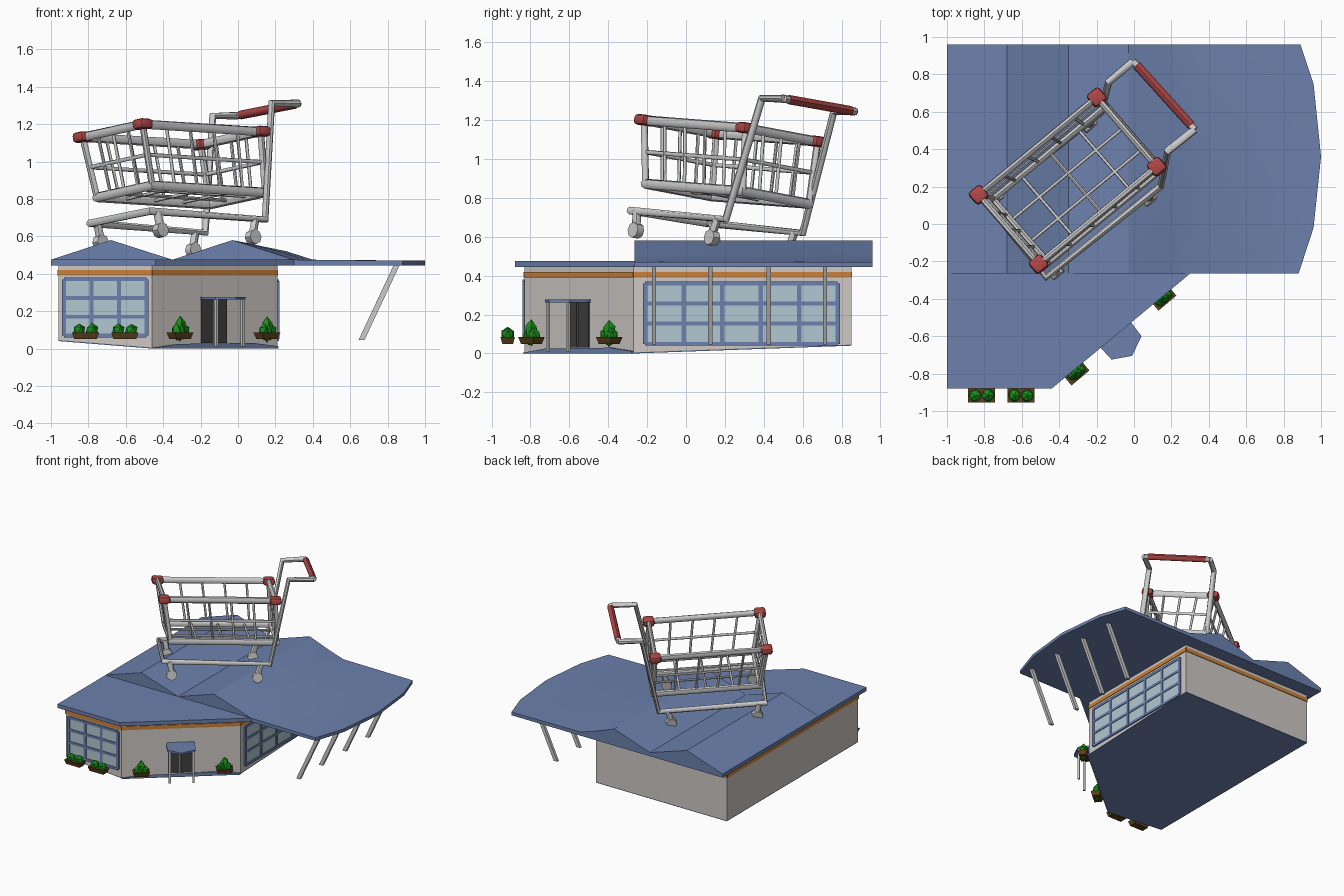
import bpy, bmesh, random
from math import pi
from mathutils import Vector as V, Matrix

if "Cube" in bpy.data.objects:
    bpy.data.objects.remove(bpy.data.objects["Cube"])

random.seed(4)

def material(name, r, g, b):
    m = bpy.data.materials.new(name)
    m.diffuse_color = (r, g, b, 1)
    m.use_nodes = True
    m.node_tree.nodes["Principled BSDF"].inputs["Base Color"].default_value = m.diffuse_color
    return m

BLUE = material("roof_blue", .15, .22, .42)
GLASS = material("glass", .45, .58, .64)
ORANGE = material("orange", .6, .22, .04)
WALL = material("wall", .62, .58, .55)
DARK = material("door_dark", .05, .05, .05)
GREEN = material("leaf", .01, .28, .01)
BROWN = material("wood", .10, .05, .01)
RED = material("red", .42, .06, .06)

def finish(name, bm, mat=None, smooth=False):
    bmesh.ops.recalc_face_normals(bm, faces=bm.faces)
    me = bpy.data.meshes.new(name)
    bm.to_mesh(me)
    bm.free()
    ob = bpy.data.objects.new(name, me)
    bpy.context.collection.objects.link(ob)
    if mat:
        me.materials.append(mat)
    if smooth:
        bpy.ops.object.select_all(action='DESELECT')
        bpy.context.view_layer.objects.active = ob
        ob.select_set(True)
        bpy.ops.object.shade_smooth_by_angle()
    return ob

def loft(name, sections, mat=None, smooth=False):
    """Closed solid through rings with equal point counts."""
    bm = bmesh.new()
    rings = [[bm.verts.new(p) for p in s] for s in sections]
    n = len(rings[0])
    for a, b in zip(rings, rings[1:]):
        for i in range(n):
            j = (i + 1) % n
            bm.faces.new((a[i], a[j], b[j], b[i]))
    bm.faces.new(rings[0])
    bm.faces.new(rings[-1])
    return finish(name, bm, mat, smooth)

def prism(name, pts, z0, z1, mat=None):
    z0 = z0 if isinstance(z0, list) else [z0] * len(pts)
    z1 = z1 if isinstance(z1, list) else [z1] * len(pts)
    return loft(name, [[(*p, z) for p, z in zip(pts, zs)] for zs in (z0, z1)], mat)

def strip(name, a, b, z0, z1, t, mat=None):
    """Upright panel of half thickness t along the plan line a-b."""
    a, b = V(a), V(b)
    d = (b - a).normalized()
    n = V((d.y, -d.x)) * t
    return prism(name, [a - n, b - n, b + n, a + n], z0, z1, mat)

def tubes(name, paths, r, mat=None):
    cu = bpy.data.curves.new(name, 'CURVE')
    cu.dimensions, cu.bevel_depth, cu.bevel_resolution, cu.use_fill_caps = '3D', r, 2, True
    for path in paths:
        closed = path[0] == path[-1]
        pts = path[:-1] if closed else path
        s = cu.splines.new('POLY')
        s.points.add(len(pts) - 1)
        for q, p in zip(s.points, pts):
            q.co = (*p, 1)
        s.use_cyclic_u = closed
    ob = bpy.data.objects.new(name, cu)
    bpy.context.collection.objects.link(ob)
    bpy.ops.object.select_all(action='DESELECT')
    bpy.context.view_layer.objects.active = ob
    ob.select_set(True)
    bpy.ops.object.convert(target='MESH')
    ob = bpy.context.object
    if mat:
        ob.data.materials.clear()
        ob.data.materials.append(mat)
    bpy.ops.object.shade_smooth_by_angle(angle=pi / 4)

# Building shell with its sloping base
foot = [V(p) for p in ((-.96, -.83), (-.46, -.83), (.21, -.27), (.21, .85), (-.96, .85))]
base_z = [.04, 0, 0, .04, .04]
prism("floor_base", foot, base_z, [z + .006 for z in base_z], BLUE)
prism("walls", foot, [z + .006 for z in base_z], .45, WALL)
for i in range(5):
    strip("orange_band", foot[i], foot[(i + 1) % 5], .39, .42, .005, ORANGE)

# Windows with blue frames
def window(a, b, z0, z1, cols, rows):
    a, b = V(a), V(b)
    strip("window_glass", a, b, z0, z1, .005, GLASS)
    w = (b - a).normalized() * .011
    for i in range(cols + 1):
        p = a.lerp(b, i / cols)
        strip("window_upright", p - w, p + w, z0, z1, .011, BLUE)
    for j in range(rows + 1):
        z = z0 + (z1 - z0) * j / rows
        strip("window_bar", a, b, z - .01, z + .01, .010, BLUE)

window((-.93, -.83), (-.49, -.83), .07, .37, 3, 3)
window((.21, -.21), (.21, .78), .05, .36, 5, 3)

# Entrance on the diagonal wall
A, B = foot[1], foot[2]
along = (B - A).normalized()
out = V((along.y, -along.x))
curb = [(0, .004), (.2, .025), (.8, .03), (1, .012)]
prism("entrance_curb", [A.lerp(B, t) + out * .012 for t, z in curb] +
      [A.lerp(B, t) - out * .01 for t, z in reversed(curb)],
      0, [z for t, z in curb] + [z for t, z in reversed(curb)], BLUE)
door = V((-.13, -.555))
for s in (-1, 1):
    c = door + along * .047 * s
    strip("door_leaf", c - along * .042, c + along * .042, .03, .265, .006, DARK)
prism("door_canopy", [(-.20, -.615), (-.18, -.66), (-.12, -.725), (-.01, -.705), (.04, -.60), (-.02, -.52), (-.05, -.49)],
      .262, .277, BLUE)
for p in ((-.115, -.71), (.025, -.605)):
    p = V(p)
    strip("door_post", p - along * .008, p + along * .008, .01, .265, .008)

# Roof: flat front part and double-ridged main part with a curved canopy end
prism("front_roof", [(-1, -.88), (-.44, -.88), (.3, -.265), (-1, -.265)], .445, .475, BLUE)
stations = [(-.265, .88, .30), (-.02, .96, .36), (.36, 1, .40), (.75, .96, .34), (.96, .89, .27)]
loft("main_roof", [[(x, y, z) for x, z in (
    (-1, .445), (-1, .475), (-.68, .58), (-.35, .475), (-.03, .58),
    (foot_x - .14, .52), (foot_x, .475), (end, .47), (end, .445))] for y, end, foot_x in stations], BLUE, True)

# Slanted canopy posts
for y in (-.165, .125, .425, .715):
    loft("canopy_post", [[(x + dx, y + dy, z) for dx, dy in ((-.016, -.011), (.016, -.011), (.016, .011), (-.016, .011))]
                         for x, z in ((.66, .045), (.85, .45))])

# Planters with faceted bushes
def planter(c, d, w, bushes):
    c, d = V(c), V(d)
    n = V((d.y, -d.x))
    def ring(hw, hd, z):
        return [(*(c + d * hw * sx + n * hd * sy), z) for sx, sy in ((-1, -1), (1, -1), (1, 1), (-1, 1))]
    loft("planter_box", [ring(w / 2 - .012, .028, .05), ring(w / 2, .037, .085)], BROWN)
    for off, z, rx, rz in bushes:
        bm = bmesh.new()
        bmesh.ops.create_icosphere(bm, subdivisions=1, radius=1)
        p = c + d * off
        for v in bm.verts:
            k = random.uniform(.9, 1.1)
            v.co = V((p.x + v.co.x * rx * k, p.y + v.co.y * rx * k, z + v.co.z * rz * k))
        finish("bush", bm, GREEN)

pair = [(-.034, .098, .036, .037), (.034, .098, .036, .037)]
for x in (-.815, -.605):
    planter((x, -.917), (1, 0), .145, pair)
for c in ((-.31, -.795), (.155, -.395)):
    planter(c, along, .125, [(0, .105, .034, .075), (-.02, .09, .034, .05), (.022, .09, .034, .045)])

# Cart: tilted axes, rim and floor corners
e1 = V((.63, .52, -.04)).normalized()
e2 = V((-.32, .37, -.07)).normalized()
up = e1.cross(e2).normalized()
origin = V((-.51, -.215, 1.2))

def at(u, v, w):
    return origin + e1 * u + e2 * v + up * w

def quad(u0, u1, v0, v1, w):
    return [at(u0, v0, w), at(u1, v0, w), at(u1, v1, w), at(u0, v1, w)]

rim = quad(0, .82, 0, .495, 0)
floor = quad(.06, .845, .02, .475, -.325)
tubes("basket_rim", [rim + rim[:1]], .025)
tubes("basket_floor_frame", [floor + floor[:1]], .026)
tubes("basket_corner_posts", list(map(list, zip(rim, floor))), .018)
mid = [r.lerp(f, .5) for r, f in zip(rim, floor)]
rods = []
for i, n in enumerate((4, 3, 4, 3)):
    j = (i + 1) % 4
    for k in range(1, n + 1):
        t = k / (n + 1)
        rods.append([rim[i].lerp(rim[j], t), floor[i].lerp(floor[j], t)])
tubes("basket_side_rods", rods, .009)
tubes("basket_middle_rail", [mid + mid[:1]], .011)
grid = [[floor[0].lerp(floor[1], t), floor[3].lerp(floor[2], t)] for t in (.25, .5, .75)]
grid += [[floor[0].lerp(floor[3], t), floor[1].lerp(floor[2], t)] for t in (.33, .67)]
tubes("basket_floor_grid", grid, .009)

# Red corner joints
frame = Matrix((e1, e2, up)).transposed().to_4x4()
for p in rim:
    bm = bmesh.new()
    bmesh.ops.create_cube(bm, size=1, matrix=Matrix.Translation(p) @ frame @ Matrix.Diagonal((.085, .085, .055, 1)))
    bmesh.ops.bevel(bm, geom=bm.edges[:], offset=.018, segments=2, affect='EDGES', profile=.5)
    finish("rim_corner_joint", bm, RED, True)

# Undercarriage, uprights and push handle
P = [V(p) for p in ((.145, .205, .69), (.18, .39, 1.312), (.325, .505, 1.31))]
Q = [V(p) for p in ((-.175, .60, .62), (-.135, .76, 1.243), (-.005, .87, 1.245))]
fb, fa = V((-.47, -.285, .735)), V((-.79, .11, .67))
tubes("cart_frame", [[P[2], P[1], P[0], fb, fa, Q[0], Q[1], Q[2]]], .021)
tubes("handle_bar", [[P[2], Q[2]]], .02)
tubes("handle_grip", [[P[2].lerp(Q[2], .06), P[2].lerp(Q[2], .94)]], .024, RED)

# Castors
for c, s in ((fb, .065), (fa, .065), (P[0], -.09), (Q[0], -.09)):
    hub = c + e1 * s - up * .1
    tubes("castor_stem", [[c + e1 * s * .75, hub + up * .02]], .022)
    tubes("castor_wheel", [[hub - e2 * .022, hub + e2 * .022]], .04)
